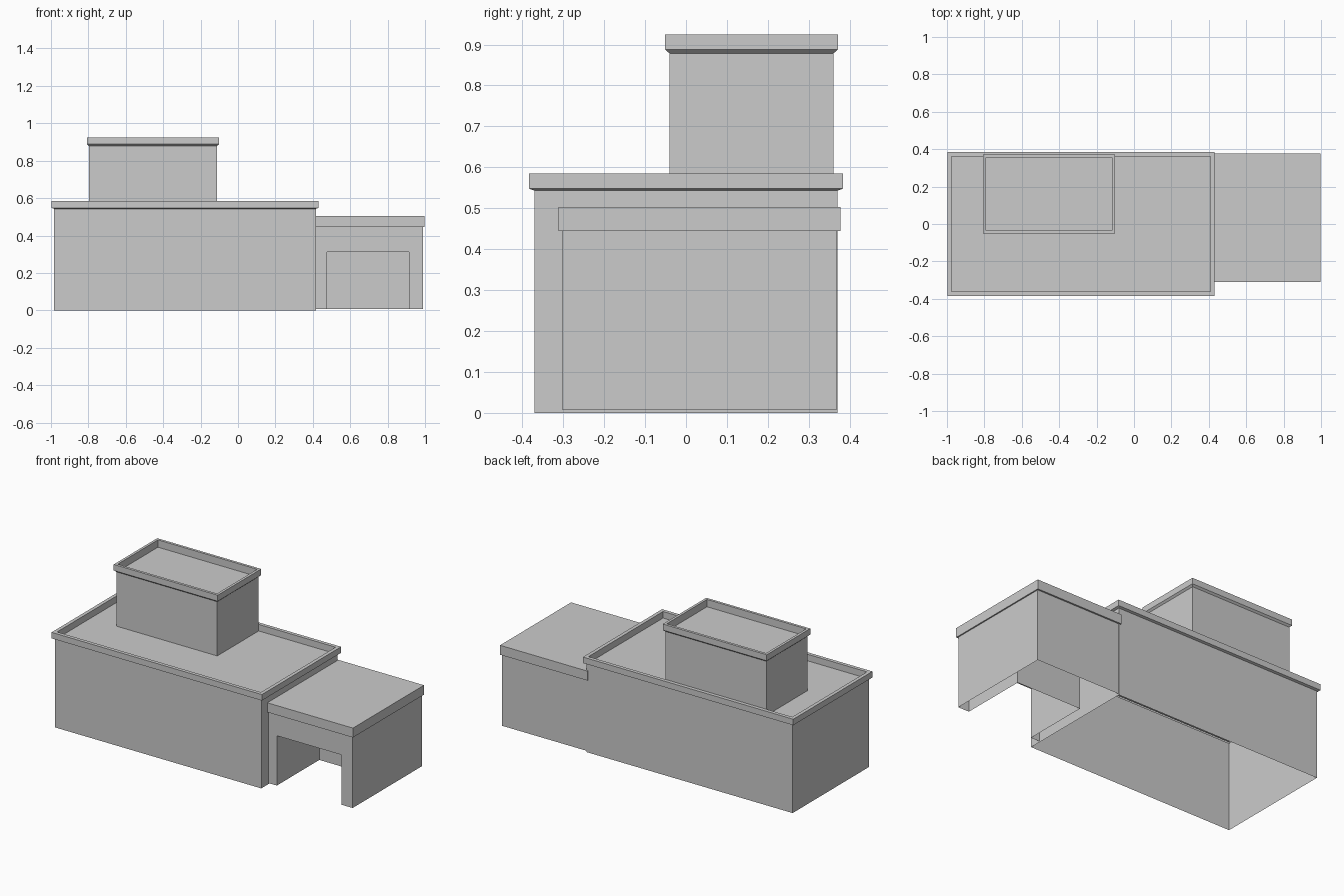
import bpy

if "Cube" in bpy.data.objects:
    bpy.data.objects.remove(bpy.data.objects["Cube"])


def make_object(name, verts, faces):
    mesh = bpy.data.meshes.new(name)
    mesh.from_pydata(verts, [], faces)
    mesh.update()
    obj = bpy.data.objects.new(name, mesh)
    bpy.context.collection.objects.link(obj)
    return obj


def lofted_block(name, x0, x1, y0, y1, profile):
    """Stack rectangles grown by each (offset, z) pair; top capped, base open."""
    verts, faces = [], []
    for d, z in profile:
        verts += [(x0 - d, y0 - d, z), (x1 + d, y0 - d, z),
                  (x1 + d, y1 + d, z), (x0 - d, y1 + d, z)]
    for r in range(0, len(verts) - 4, 4):
        for i in range(4):
            j = (i + 1) % 4
            faces.append((r + i, r + j, r + 4 + j, r + 4 + i))
    n = len(verts)
    faces.append((n - 4, n - 3, n - 2, n - 1))
    return make_object(name, verts, faces), faces


# Main hall: walls, flared parapet, sunken roof
lofted_block("main_hall", -0.983, 0.417, -0.37, 0.37,
             [(0, 0), (0, 0.543), (0.014, 0.548), (0.014, 0.585),
              (-0.008, 0.585), (-0.008, 0.545)])

# Upper storey with the same kind of parapet
lofted_block("upper_storey", -0.797, -0.113, -0.04, 0.36,
             [(0, 0.545), (0, 0.878), (0.011, 0.888), (0.011, 0.925),
              (-0.005, 0.925), (-0.005, 0.88)])

# Garage roof slab
slab = lofted_block("garage_roof", 0.405, 0.998, -0.311, 0.378,
                    [(0, 0.445), (0, 0.503)])[0]
mesh = slab.data
corners = [tuple(v.co) for v in mesh.vertices]
faces = [tuple(p.vertices) for p in mesh.polygons] + [(3, 2, 1, 0)]
mesh.clear_geometry()
mesh.from_pydata(corners, [], faces)
mesh.update()

# Garage walls: front with a door opening, right side and back
X0, X1, Y0, Y1 = 0.417, 0.99, -0.302, 0.368
ZB, ZT = 0.007, 0.445
D0, D1, DZ, DY = 0.475, 0.915, 0.313, 0.11
front = [(X0, ZB), (D0, ZB), (D0, DZ), (D1, DZ),
         (D1, ZB), (X1, ZB), (X1, ZT), (X0, ZT)]
verts = [(x, Y0, z) for x, z in front]
verts += [(X1, Y1, ZB), (X1, Y1, ZT), (X0, Y1, ZB), (X0, Y1, ZT)]
make_object("garage_walls", verts,
            [tuple(range(8)), (5, 8, 9, 6), (8, 10, 11, 9)])

# Recessed garage bay behind the opening (no floor)
bay = front[1:5]
verts = [(x, y, z) for y in (Y0, DY) for x, z in bay]
faces = [(i, i + 4, i + 5, i + 1) for i in range(3)] + [(4, 7, 6, 5)]
make_object("garage_bay", verts, faces)
